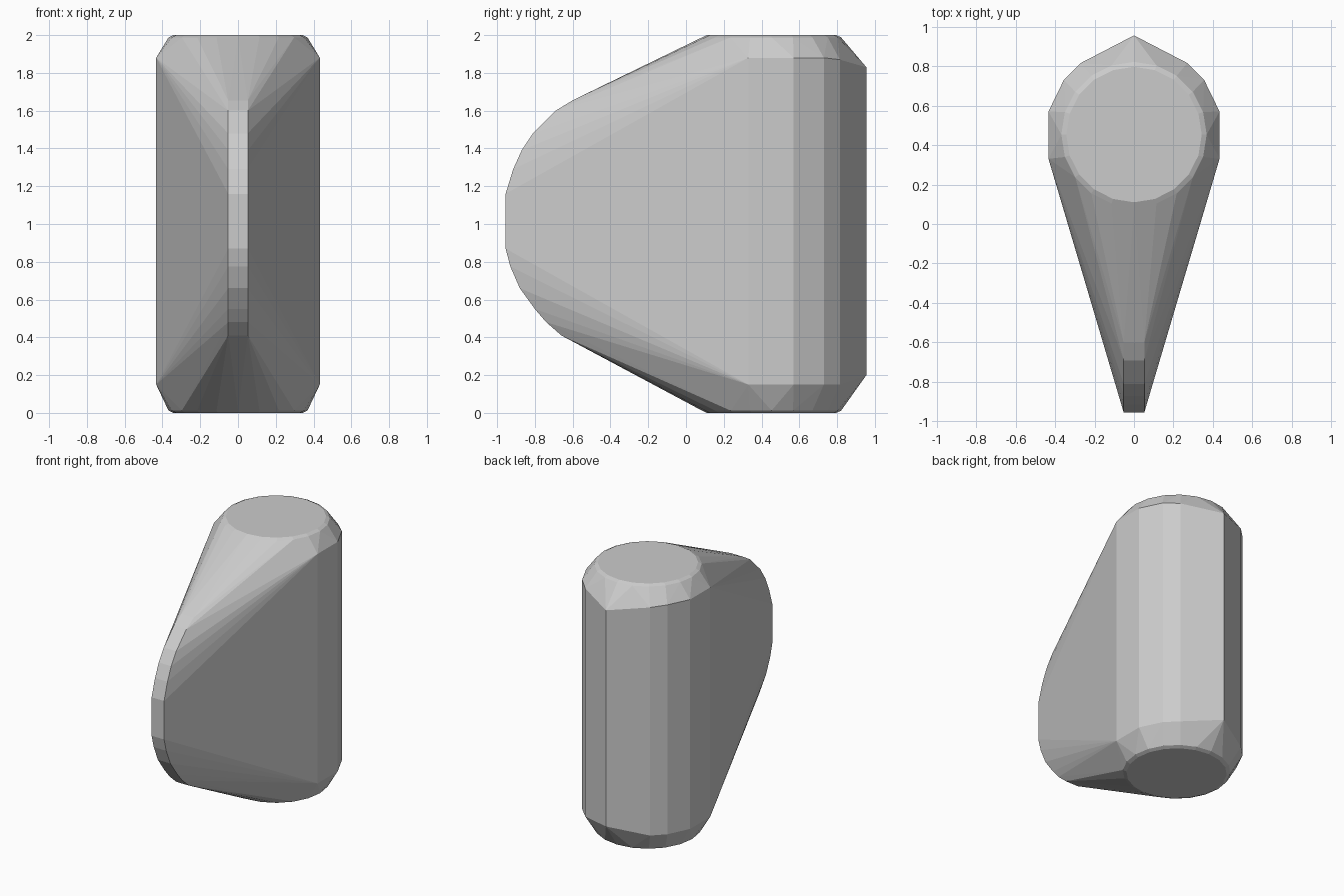
import bpy, bmesh
from math import cos, sin, tau

if "Cube" in bpy.data.objects:
    bpy.data.objects.remove(bpy.data.objects["Cube"])

bm = bmesh.new()
CY = 0.453  # axis of the round body


def ring(radius, z, sides=20):
    for i in range(sides):
        a = tau * i / sides
        bm.verts.new((radius * cos(a), CY + radius * sin(a), z))


def pair(x, y, z):
    for s in (-1, 1):
        bm.verts.new((s * x, y, z))


# Round end caps with a softened rim
for r, z in ((0.343, 2.0), (0.368, 1.988), (0.343, 0.0), (0.368, 0.012)):
    ring(r, z)

# Faceted body wall: half outline, low z, high z
for x, y, lo, hi in ((0.433, 0.33, 0.15, 1.88), (0.433, 0.57, 0.15, 1.88),
                     (0.355, 0.73, 0.15, 1.88), (0.27, 0.815, 0.15, 1.87)):
    pair(x, y, lo)
    pair(x, y, hi)
for z in (0.2, 1.83):
    bm.verts.new((0, 0.955, z))

# Narrow curved front edge
profile = [(-0.60, 1.655), (-0.69, 1.60), (-0.81, 1.48), (-0.87, 1.39),
           (-0.915, 1.29), (-0.955, 1.16), (-0.955, 0.87), (-0.93, 0.775),
           (-0.88, 0.66), (-0.80, 0.55), (-0.74, 0.48), (-0.66, 0.41)]
for y, z in profile:
    pair(0.052, y, z)
for z in (0.90, 1.14):
    pair(0.06, -0.92, z)

# Wrap everything in one convex skin
res = bmesh.ops.convex_hull(bm, input=bm.verts[:])
loose = [v for v in bm.verts if not v.link_faces]
bmesh.ops.delete(bm, geom=loose, context='VERTS')
bmesh.ops.dissolve_limit(bm, angle_limit=0.01, verts=bm.verts[:], edges=bm.edges[:])
bmesh.ops.recalc_face_normals(bm, faces=bm.faces[:])

mesh = bpy.data.meshes.new("tapered_body")
bm.to_mesh(mesh)
bm.free()
obj = bpy.data.objects.new("tapered_body", mesh)
bpy.context.collection.objects.link(obj)
